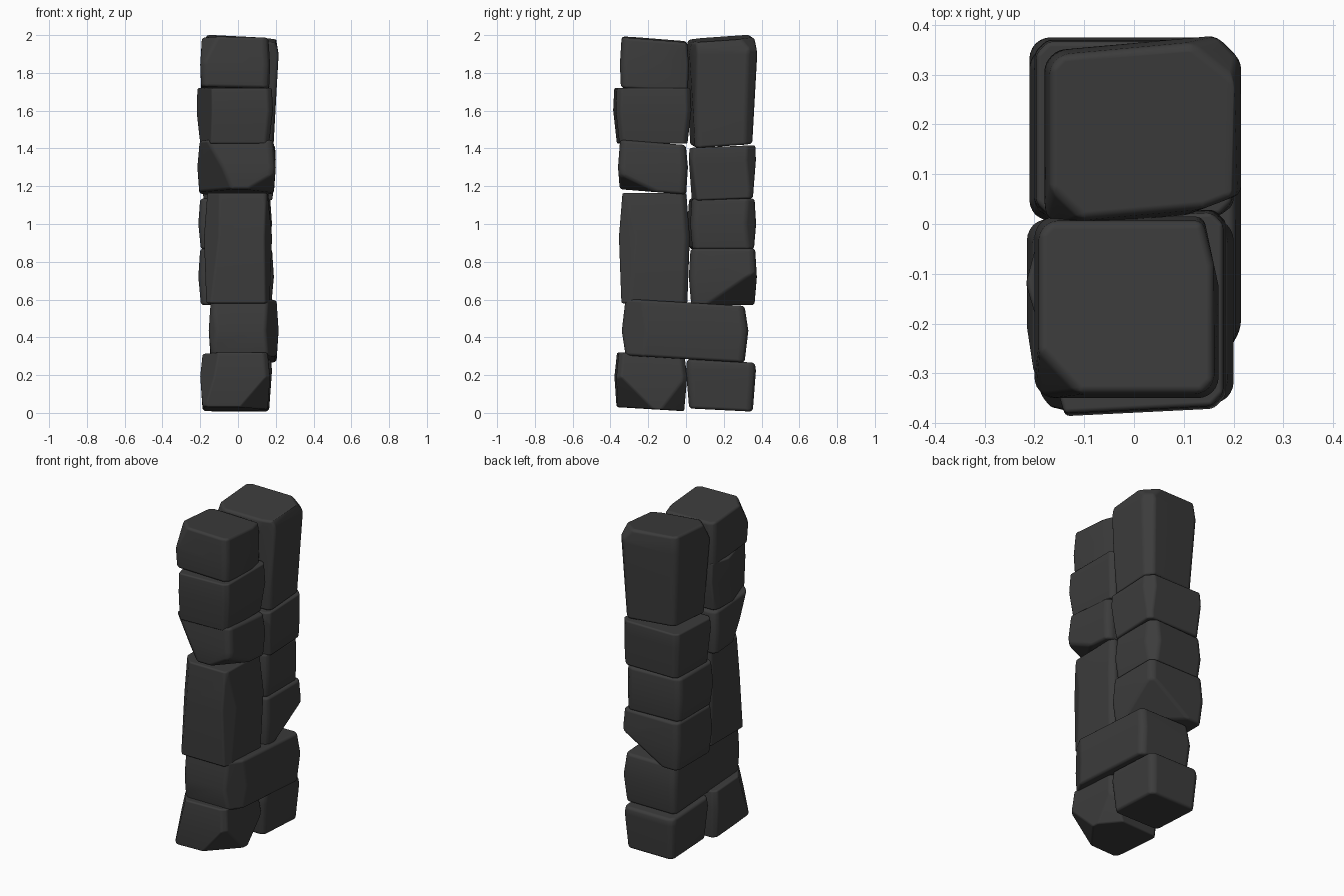
import bpy
import bmesh
from mathutils import Vector

cube = bpy.data.objects.get("Cube")
if cube:
    bpy.data.objects.remove(cube, do_unlink=True)

# One dark stone colour
slate = bpy.data.materials.new("dark_slate")
slate.use_nodes = True
slate.diffuse_color = (0.045, 0.045, 0.045, 1)
slate.node_tree.nodes["Principled BSDF"].inputs["Base Color"].default_value = slate.diffuse_color
slate.node_tree.nodes["Principled BSDF"].inputs["Roughness"].default_value = 0.9


def hull(bm):
    """Wrap the vertices in a convex skin with flat facets."""
    bmesh.ops.delete(bm, geom=bm.edges[:], context='EDGES_FACES')
    bmesh.ops.remove_doubles(bm, verts=bm.verts[:], dist=0.02)
    result = bmesh.ops.convex_hull(bm, input=bm.verts[:])
    loose = {v for v in result["geom_interior"] + result["geom_unused"]
             if isinstance(v, bmesh.types.BMVert)}
    bmesh.ops.delete(bm, geom=list(loose), context='VERTS')
    bmesh.ops.dissolve_limit(bm, angle_limit=0.06, verts=bm.verts[:], edges=bm.edges[:])


def stone(name, x, y, z, top=0.93, bottom=0.93, waist=0.5, yaw=0.0, tilt=(0, 0),
          trim=0.025, cuts=()):
    """Block with a wide waist, tapered ends, trimmed corners, a tilt, and chips.
    Each cut gives signed depths from a corner along x, y and z."""
    low = Vector((x[0], y[0], z[0]))
    high = Vector((x[1], y[1], z[1]))
    mid, half = (low + high) / 2, (high - low) / 2
    bm = bmesh.new()
    for level, scale in ((-1, bottom), (2 * waist - 1, 1), (1, top)):
        for sx in (-1, 1):
            for sy in (-1, 1):
                for tx, ty in ((trim, 0), (0, trim)):
                    px, py = sx * (half.x - tx) * scale, sy * (half.y - ty) * scale
                    pz = level * half.z
                    if abs(level) == 1:
                        pz += tilt[0] * px + tilt[1] * py
                    bm.verts.new(mid + Vector((px, py + yaw * px, pz)))
    hull(bm)

    # Chip corners and edges
    for cut in cuts:
        corner = mid + Vector([h * ((d > 0) - (d < 0)) for h, d in zip(half, cut)])
        normal = Vector([1 / d if d else 0 for d in cut])
        axis = next(i for i, d in enumerate(cut) if d)
        corner[axis] -= cut[axis]
        bmesh.ops.bisect_plane(bm, geom=bm.verts[:] + bm.edges[:] + bm.faces[:],
                               plane_co=corner, plane_no=normal, clear_outer=True)
        hull(bm)
    bmesh.ops.recalc_face_normals(bm, faces=bm.faces[:])

    mesh = bpy.data.meshes.new(name)
    bm.to_mesh(mesh)
    bm.free()
    mesh.materials.append(slate)
    obj = bpy.data.objects.new(name, mesh)
    bpy.context.collection.objects.link(obj)

    # Worn, rounded edges
    bevel = obj.modifiers.new("worn_edges", 'BEVEL')
    bevel.width = 0.016
    bevel.segments = 3
    bevel.limit_method = 'ANGLE'
    bevel.angle_limit = 0.3
    mesh.shade_smooth()
    weighted = obj.modifiers.new("even_shading", 'WEIGHTED_NORMAL')
    weighted.keep_sharp = True


# Front column, from the ground up
stone("front_base_stone", (-0.2, 0.17), (-0.375, 0), (0.02, 0.31), waist=0.6, yaw=0.04,
      tilt=(0, -0.06), cuts=[(0.18, -0.22, -0.2), (0.1, 0.15, -0.17), (-0.1, -0.15, 0.4)])
stone("bridging_stone", (-0.155, 0.215), (-0.34, 0.33), (0.285, 0.585), top=0.94, bottom=0.94,
      tilt=(0, -0.06), cuts=[(0.07, -0.13, 0), (-0.04, -0.04, 0)])
stone("front_tall_stone", (-0.18, 0.18), (-0.355, 0.02), (0.58, 1.165), top=0.9, bottom=0.93,
      waist=0.6, cuts=[(0.04, -0.09, 0), (-0.1, -0.11, 1.1)])
stone("front_chipped_stone", (-0.215, 0.2), (-0.36, 0.01), (1.17, 1.432), top=0.94,
      bottom=0.95, tilt=(0, -0.08),
      cuts=[(-0.2, -0.2, -0.4), (0.18, -0.22, -0.1), (-0.05, -0.06, 0)])
stone("front_upper_stone", (-0.22, 0.185), (-0.38, 0.02), (1.425, 1.72), top=0.97, bottom=0.9,
      waist=0.6, yaw=0.05, cuts=[(-0.08, -0.27, 0), (-0.04, 0.15, 0)])
stone("front_top_stone", (-0.2, 0.17), (-0.35, 0.015), (1.71, 1.978), top=0.95, bottom=0.97,
      tilt=(-0.02, -0.08), cuts=[(-0.09, -0.1, 0.16), (0.03, 0.14, 0)])

# Back column, from the ground up
stone("back_base_stone", (-0.17, 0.18), (0, 0.37), (0.015, 0.275), top=0.97, bottom=0.91,
      waist=0.8, tilt=(0, -0.05))
stone("back_chipped_stone", (-0.21, 0.19), (0.015, 0.375), (0.57, 0.87), top=0.95,
      cuts=[(0.3, 0.28, -0.18)])
stone("back_lower_stone", (-0.21, 0.18), (0.015, 0.365), (0.865, 1.135), top=0.95, yaw=0.05,
      cuts=[(0.05, 0.05, 0)])
stone("back_middle_stone", (-0.2, 0.2), (0.015, 0.37), (1.13, 1.41), top=0.98, bottom=0.91,
      waist=0.75, tilt=(0, 0.04), cuts=[(0.14, -0.05, -0.3), (0.05, 0.05, 0)])
stone("back_top_stone", (-0.18, 0.215), (0.01, 0.365), (1.42, 1.982), top=0.94, bottom=0.86,
      waist=0.85, yaw=0.09, tilt=(-0.05, 0.07),
      cuts=[(0.13, -0.05, 0), (0.08, 0.08, -0.9), (0.1, 0.09, 0.09), (-0.08, -0.07, 0.12)])
